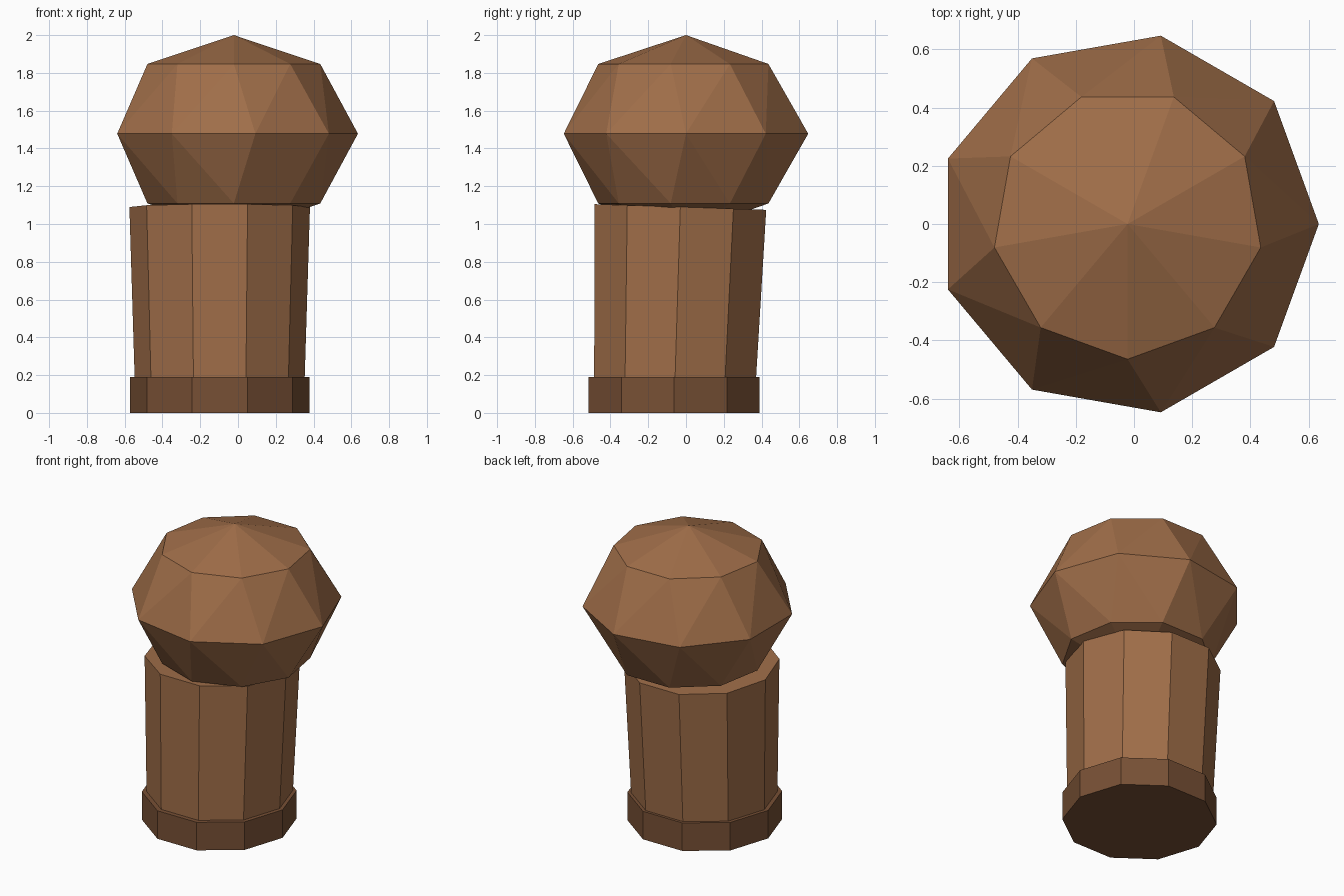
import bpy
import bmesh
from math import cos, sin, radians, pi

cube = bpy.data.objects.get("Cube")
if cube:
    bpy.data.objects.remove(cube, do_unlink=True)


def make_material(name, rgb):
    mat = bpy.data.materials.new(name)
    mat.use_nodes = True
    color = (*rgb, 1.0)
    mat.diffuse_color = color
    mat.node_tree.nodes["Principled BSDF"].inputs["Base Color"].default_value = color
    return mat


def ring(center, radius, sides, start=0.0, tilt=0.0):
    """Points of a regular polygon; tilt lowers it towards the back."""
    x, y, z = center
    points = []
    for i in range(sides):
        a = radians(start) + 2 * pi * i / sides
        dy = radius * sin(a)
        points.append((x + radius * cos(a), y + dy, z - tilt * dy))
    return points


def make_object(name, bm, mat):
    bmesh.ops.recalc_face_normals(bm, faces=bm.faces[:])
    mesh = bpy.data.meshes.new(name)
    bm.to_mesh(mesh)
    bm.free()
    mesh.materials.append(mat)
    obj = bpy.data.objects.new(name, mesh)
    bpy.context.scene.collection.objects.link(obj)
    return obj


def prism(name, lower, upper, mat):
    """Capped tube between two rings."""
    bm = bmesh.new()
    a = [bm.verts.new(p) for p in lower]
    b = [bm.verts.new(p) for p in upper]
    n = len(a)
    for i in range(n):
        j = (i + 1) % n
        bm.faces.new((a[i], a[j], b[j], b[i]))
    bm.faces.new(a[::-1])
    bm.faces.new(b)
    return make_object(name, bm, mat)


def faceted_ball(name, points, mat):
    """Low-poly solid wrapped around its points."""
    bm = bmesh.new()
    for p in points:
        bm.verts.new(p)
    bmesh.ops.convex_hull(bm, input=bm.verts[:])
    return make_object(name, bm, mat)


wood = make_material("warm brown", (0.35, 0.155, 0.066))
dark_wood = make_material("dark brown", (0.185, 0.08, 0.035))

# Base collar
prism("base_collar",
      ring((-0.097, -0.063, 0.0), 0.476, 10),
      ring((-0.097, -0.063, 0.19), 0.476, 10), dark_wood)

# Flared, slightly leaning post
prism("post",
      ring((-0.097, -0.059, 0.15), 0.449, 10, tilt=0.033),
      ring((-0.097, -0.03, 1.09), 0.478, 10, tilt=0.033), wood)

# Faceted knob with twisted rings
cx, mid, height, radius = -0.022, 1.478, 0.522, 0.657
knob = [(cx, 0, mid + height), (cx, 0, mid - height)]
knob += ring((cx, 0, mid), radius, 9)
for side in (1, -1):
    knob += ring((cx, 0, mid + side * height * sin(pi / 4)),
                 radius * cos(pi / 4), 9, start=-10)
faceted_ball("knob", knob, wood)
